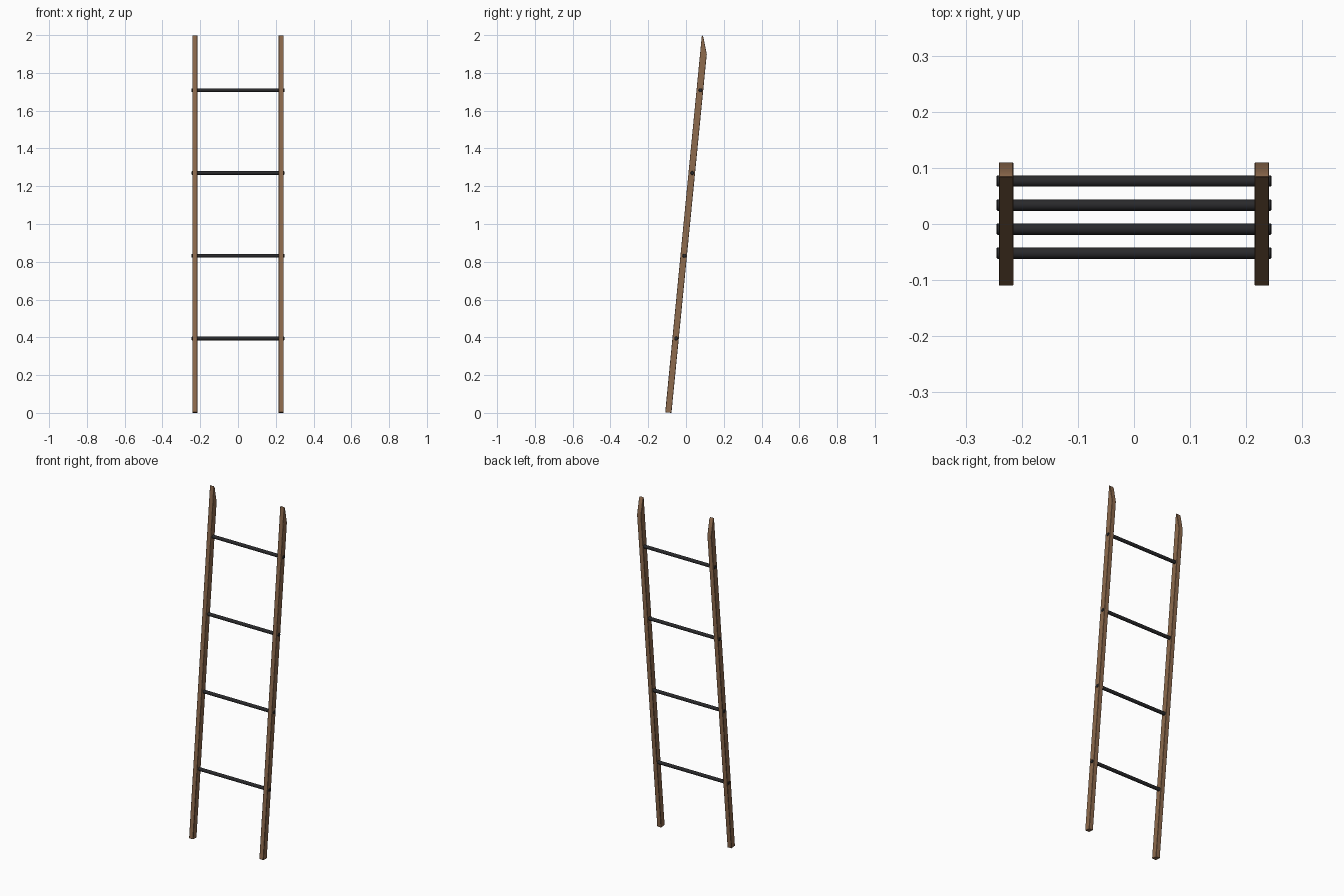
import bpy
import bmesh
from math import pi, radians

cube = bpy.data.objects.get("Cube")
if cube:
    bpy.data.objects.remove(cube, do_unlink=True)


def material(name, colour):
    mat = bpy.data.materials.new(name)
    mat.use_nodes = True
    mat.diffuse_color = (*colour, 1)
    bsdf = mat.node_tree.nodes["Principled BSDF"]
    bsdf.inputs["Base Color"].default_value = (*colour, 1)
    bsdf.inputs["Roughness"].default_value = 0.8
    return mat


def finish(obj, bevel):
    mod = obj.modifiers.new("soft_edges", "BEVEL")
    mod.width = bevel
    mod.segments = 1
    mod.limit_method = "ANGLE"
    mod.angle_limit = radians(50)
    bpy.ops.object.select_all(action="DESELECT")
    obj.select_set(True)
    bpy.context.view_layer.objects.active = obj
    bpy.ops.object.shade_smooth_by_angle(angle=radians(35))


wood = material("brown_wood", (0.27, 0.145, 0.075))
dark = material("dark_metal", (0.022, 0.022, 0.024))

# Side rail: leaning profile with a tapered tip, as (y, z)
PROFILE = [(-0.11, 0.003), (-0.077, 0), (0.11, 1.9), (0.092, 1.99), (0.084, 2.0)]
INNER, OUTER = 0.215, 0.241


def rail(name, side):
    bm = bmesh.new()
    face = bm.faces.new([bm.verts.new((side * INNER, y, z)) for y, z in PROFILE])
    solid = bmesh.ops.extrude_face_region(bm, geom=[face])
    moved = [v for v in solid["geom"] if isinstance(v, bmesh.types.BMVert)]
    bmesh.ops.translate(bm, verts=moved, vec=(side * (OUTER - INNER), 0, 0))
    bmesh.ops.recalc_face_normals(bm, faces=bm.faces)
    mesh = bpy.data.meshes.new(name)
    bm.to_mesh(mesh)
    bm.free()
    obj = bpy.data.objects.new(name, mesh)
    bpy.context.collection.objects.link(obj)
    mesh.materials.append(wood)
    finish(obj, 0.0012)


rail("left_rail", 1)
rail("right_rail", -1)

# Round rungs, passing through both rails
for i in range(4):
    bpy.ops.mesh.primitive_cylinder_add(
        vertices=16, radius=0.01, depth=0.49,
        location=(0, -0.052 + i * 0.0428, 0.394 + i * 0.438),
        rotation=(0, pi / 2, 0))
    rung = bpy.context.object
    rung.name = f"rung_{i + 1}"
    rung.data.materials.append(dark)
    finish(rung, 0.0015)
